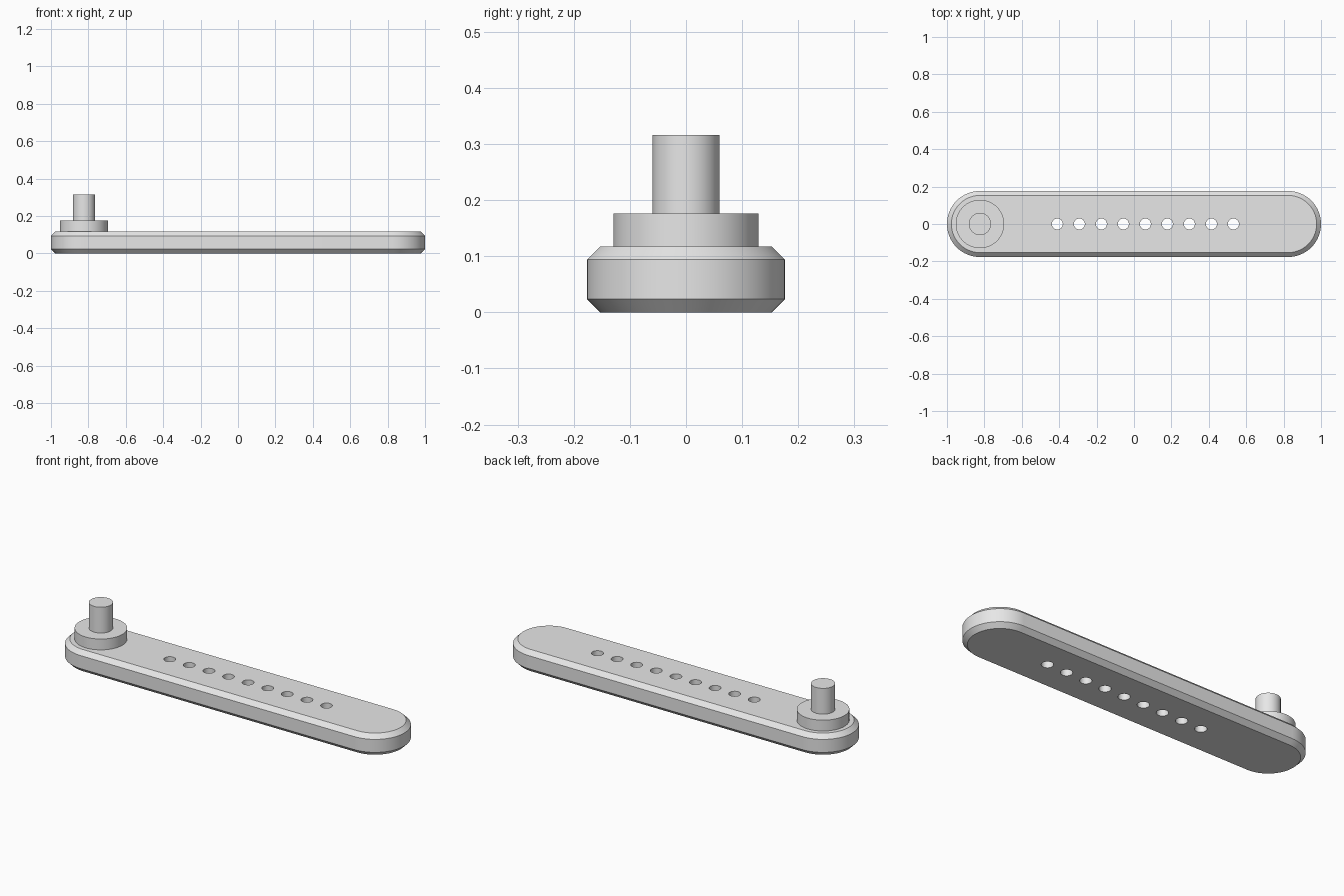
import bpy
import bmesh
from math import cos, sin, pi, radians

cube = bpy.data.objects.get("Cube")
if cube:
    bpy.data.objects.remove(cube, do_unlink=True)

# Main dimensions
RADIUS = 0.1765
END_X = 1 - RADIUS
HEIGHT = 0.1176
CHAMFER = 0.0235
HOLE_STEP = 0.1177
FIRST_HOLE = -0.41

grey = bpy.data.materials.new("plain grey")
grey.use_nodes = True
colour = (0.8, 0.8, 0.8, 1)
grey.diffuse_color = colour
grey.node_tree.nodes["Principled BSDF"].inputs["Base Color"].default_value = colour


def loft(name, rings):
    """Skin a stack of matching closed rings and cap both ends."""
    bm = bmesh.new()
    loops = [[bm.verts.new(p) for p in ring] for ring in rings]
    n = len(loops[0])
    for low, high in zip(loops, loops[1:]):
        for i in range(n):
            j = (i + 1) % n
            bm.faces.new((low[i], low[j], high[j], high[i]))
    bm.faces.new(loops[0][::-1])
    bm.faces.new(loops[-1])
    mesh = bpy.data.meshes.new(name)
    bm.to_mesh(mesh)
    bm.free()
    mesh.materials.append(grey)
    obj = bpy.data.objects.new(name, mesh)
    bpy.context.collection.objects.link(obj)
    return obj


def slot_ring(radius, z, segments=32):
    """Outline with two straight sides and two half-round ends."""
    points = []
    for side, start in ((1, -pi / 2), (-1, pi / 2)):
        for i in range(segments + 1):
            a = start + pi * i / segments
            points.append((side * END_X + radius * cos(a), radius * sin(a), z))
    return points


def cylinder(name, x, radius, bottom, top, segments=64):
    angles = [2 * pi * i / segments for i in range(segments)]
    return loft(name, [[(x + radius * cos(a), radius * sin(a), z) for a in angles]
                       for z in (bottom, top)])


def activate(obj):
    bpy.ops.object.select_all(action='DESELECT')
    obj.select_set(True)
    bpy.context.view_layer.objects.active = obj


# Arm with chamfered top and bottom rims
arm = loft("arm", [slot_ring(RADIUS - CHAMFER, 0),
                   slot_ring(RADIUS, CHAMFER),
                   slot_ring(RADIUS, HEIGHT - CHAMFER),
                   slot_ring(RADIUS - CHAMFER, HEIGHT)])

# Row of through holes
for k in range(9):
    cutter = cylinder("hole_cutter", FIRST_HOLE + k * HOLE_STEP, 0.0294, -0.1, 0.3, 32)
    cutter.hide_render = True
    cut = arm.modifiers.new("hole", 'BOOLEAN')
    cut.operation = 'DIFFERENCE'
    cut.solver = 'EXACT'
    cut.object = cutter
    activate(arm)
    bpy.ops.object.modifier_apply(modifier=cut.name)
    bpy.data.objects.remove(cutter, do_unlink=True)

# Round boss and pin above the right-hand end
boss = cylinder("boss", -END_X, 0.1294, HEIGHT, 0.1765)
pin = cylinder("pin", -END_X, 0.0594, 0.1765, 0.3165)

for part in (arm, boss, pin):
    activate(part)
    bpy.ops.object.shade_smooth_by_angle(angle=radians(30))
